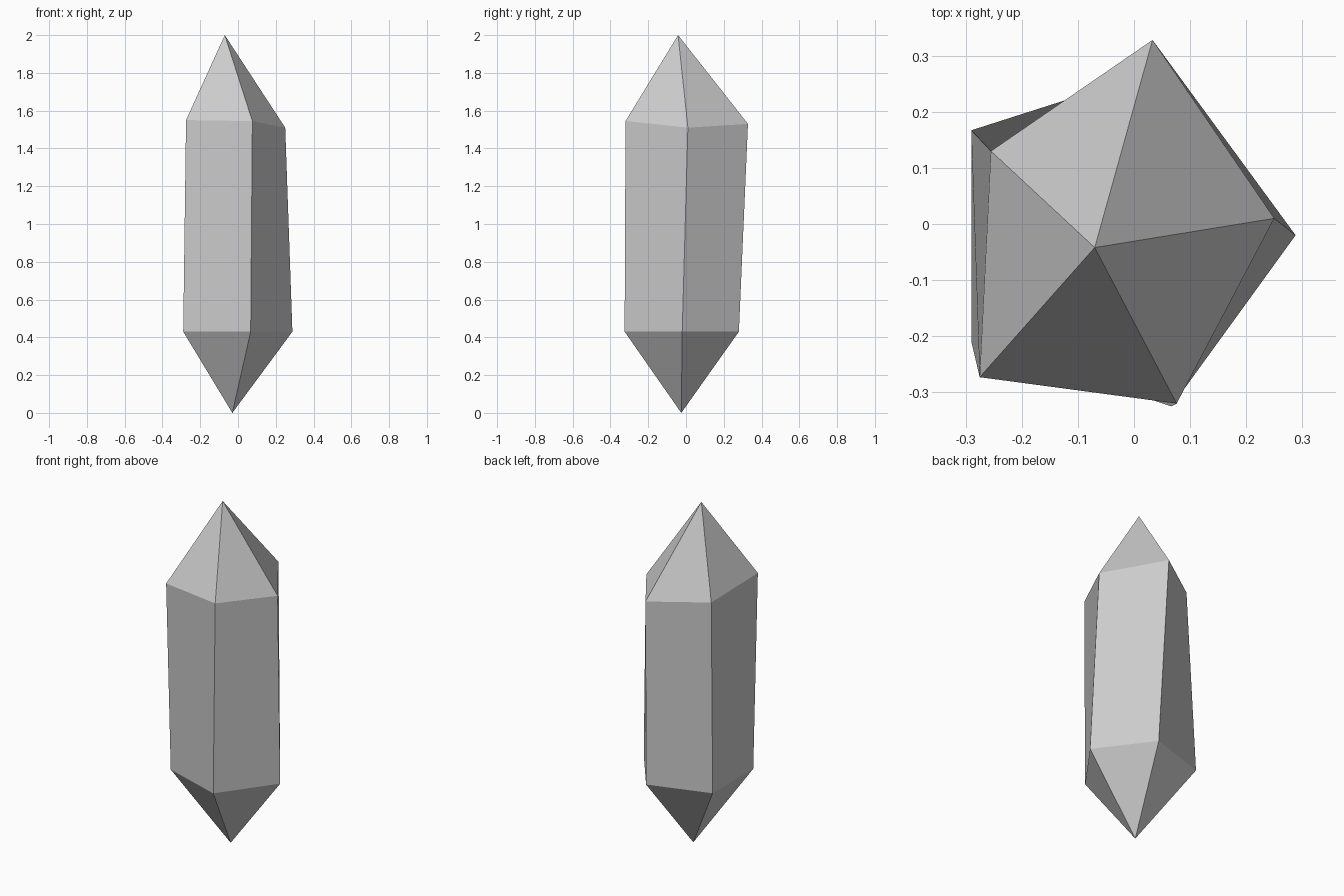
import bpy
import bmesh

if "Cube" in bpy.data.objects:
    bpy.data.objects.remove(bpy.data.objects["Cube"])

# Cross-sections of the irregular five-sided crystal, counter-clockwise from the right
LOWER_Z = 0.43
lower = [(0.288, -0.02), (0.063, 0.28), (-0.29, 0.167), (-0.29, -0.209), (0.067, -0.325)]
upper = [(0.25, 0.01, 1.51), (0.033, 0.328, 1.53), (-0.255, 0.13, 1.525),
         (-0.275, -0.273, 1.55), (0.076, -0.32, 1.545)]
BOTTOM_TIP = (-0.03, -0.025, 0.0)
TOP_TIP = (-0.07, -0.042, 2.0)

bm = bmesh.new()
low = [bm.verts.new((x, y, LOWER_Z)) for x, y in lower]
high = [bm.verts.new(p) for p in upper]
bottom, top = bm.verts.new(BOTTOM_TIP), bm.verts.new(TOP_TIP)

# Lower point, shaft and upper point facets
n = len(low)
for i in range(n):
    j = (i + 1) % n
    bm.faces.new((bottom, low[j], low[i]))
    bm.faces.new((low[i], low[j], high[j], high[i]))
    bm.faces.new((high[i], high[j], top))
bmesh.ops.recalc_face_normals(bm, faces=bm.faces)

mesh = bpy.data.meshes.new("crystal")
bm.to_mesh(mesh)
bm.free()
bpy.context.collection.objects.link(bpy.data.objects.new("crystal", mesh))
